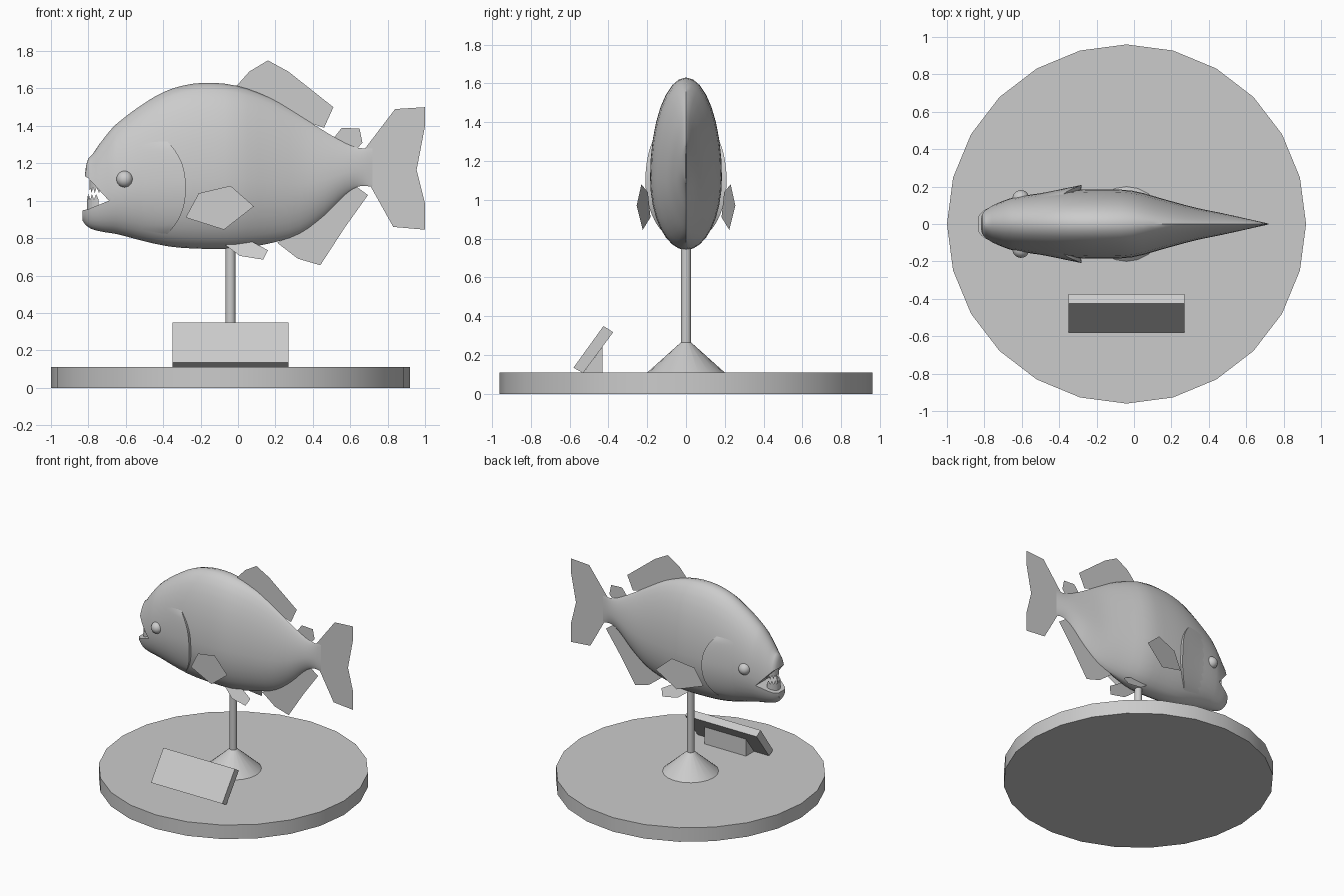
import bpy, bmesh, math
from mathutils import Vector

if "Cube" in bpy.data.objects:
    bpy.data.objects.remove(bpy.data.objects["Cube"])

grey = bpy.data.materials.new("plain_grey")
grey.diffuse_color = (0.6, 0.6, 0.6, 1)
grey.use_nodes = True
grey.node_tree.nodes["Principled BSDF"].inputs["Base Color"].default_value = grey.diffuse_color


def make(name, verts, faces, smooth=None, solid=False):
    me = bpy.data.meshes.new(name)
    me.from_pydata(verts, [], faces)
    if solid:
        bm = bmesh.new()
        bm.from_mesh(me)
        bmesh.ops.recalc_face_normals(bm, faces=bm.faces)
        bm.to_mesh(me)
        bm.free()
    ob = bpy.data.objects.new(name, me)
    bpy.context.collection.objects.link(ob)
    me.materials.append(grey)
    if smooth:
        shade(ob, smooth)
    return ob


def shade(ob, angle):
    bpy.ops.object.select_all(action='DESELECT')
    ob.select_set(True)
    bpy.context.view_layer.objects.active = ob
    bpy.ops.object.shade_smooth_by_angle(angle=math.radians(angle))


def prism(name, pts, x0, x1):
    """Extrude a (y, z) profile along x."""
    n = len(pts)
    v = [(x, y, z) for x in (x0, x1) for y, z in pts]
    f = [tuple(range(n)), tuple(range(n, 2 * n))]
    f += [(i, (i + 1) % n, n + (i + 1) % n, n + i) for i in range(n)]
    return make(name, v, f, solid=True)


def lathe(name, profile, n, cx, smooth):
    """Revolve an (r, z) profile about a vertical axis at x = cx."""
    v = [(cx + r * math.cos(2 * math.pi * i / n), r * math.sin(2 * math.pi * i / n), z)
         for r, z in profile for i in range(n)]
    f = [(k * n + i, k * n + (i + 1) % n, (k + 1) * n + (i + 1) % n, (k + 1) * n + i)
         for k in range(len(profile) - 1) for i in range(n)]
    f += [tuple(range(n)), tuple(range(len(v) - n, len(v)))]
    return make(name, v, f, smooth, True)


# Display stand
CX = -0.04
lathe("base_disc", [(0.96, 0), (0.96, 0.11)], 24, CX, 20)
lathe("stand_foot", [(0.2, 0.11), (0.027, 0.265)], 20, CX, 30)
lathe("stand_rod", [(0.027, 0.2), (0.027, 0.8)], 16, CX, 30)
prism("plaque", [(-0.58, 0.135), (-0.425, 0.35), (-0.375, 0.318), (-0.53, 0.108)], -0.35, 0.27)
prism("plaque_support", [(-0.53, 0.108), (-0.43, 0.108), (-0.43, 0.243)], -0.22, 0.14)

# Body sections: x, belly z, back z, half width
ROWS = [(-0.832, 0.895, 0.99, 0.04), (-0.812, 0.868, 1.19, 0.07), (-0.78, 0.848, 1.245, 0.09),
        (-0.72, 0.833, 1.33, 0.115), (-0.65, 0.822, 1.41, 0.14), (-0.48, 0.778, 1.535, 0.167),
        (-0.35, 0.753, 1.6, 0.18), (-0.19, 0.743, 1.63, 0.185), (-0.01, 0.745, 1.615, 0.178),
        (0.17, 0.772, 1.55, 0.13), (0.33, 0.825, 1.455, 0.087), (0.465, 0.925, 1.37, 0.059),
        (0.57, 1.03, 1.31, 0.036), (0.64, 1.075, 1.283, 0.02), (0.72, 1.08, 1.28, 0.002)]


def section(x):
    """Smoothly interpolated belly, back, widest height, half width and sharpness."""
    k = max(i for i in range(len(ROWS) - 1) if i == 0 or ROWS[i][0] <= x)
    a, b = ROWS[k], ROWS[k + 1]
    p, q = ROWS[max(k - 1, 0)], ROWS[min(k + 2, len(ROWS) - 1)]
    h = b[0] - a[0]
    t = (x - a[0]) / h
    out = []
    for c in (1, 2, 3):
        ma = (b[c] - p[c]) / (b[0] - p[0]) * h
        mb = (q[c] - a[c]) / (q[0] - a[0]) * h
        out.append((2*t**3 - 3*t**2 + 1) * a[c] + (t**3 - 2*t**2 + t) * ma
                   + (3*t**2 - 2*t**3) * b[c] + (t**3 - t**2) * mb)
    lo, hi, w = out
    return lo, hi, lo + 0.42 * (hi - lo), max(w, 0.002), 1 + 0.6 * min(max(x / 0.4, 0), 1)


def half_width(x, z):
    lo, hi, mid, w, p = section(x)
    t = (z - mid) / ((hi - mid) if z > mid else (mid - lo))
    return w * max(1 - t * t, 0) ** (p / 2)


N = 32
xs = [a[0] + (b[0] - a[0]) * s / 3 for a, b in zip(ROWS, ROWS[1:]) for s in range(3)] + [ROWS[-1][0]]
verts = []
for x in xs:
    lo, hi, mid, w, p = section(x)
    for i in range(N):
        c, s = math.cos(2 * math.pi * i / N), math.sin(2 * math.pi * i / N)
        verts.append((x, math.copysign(w * abs(c) ** p, c), mid + s * ((hi - mid) if s > 0 else (mid - lo))))
faces = [(k * N + i, k * N + (i + 1) % N, (k + 1) * N + (i + 1) % N, (k + 1) * N + i)
         for k in range(len(xs) - 1) for i in range(N)]
faces += [tuple(range(N)), tuple(range(len(verts) - N, len(verts)))]
body = make("body", verts, faces, solid=True)

# Open mouth, cut as a wedge
wedge = [(-0.69, 1.0), (-0.80, 1.12), (-0.95, 1.21), (-0.95, 0.925), (-0.80, 0.955)]
cut = make("mouth_cutter", [(x, y, z) for y in (-0.3, 0.3) for x, z in wedge],
           [tuple(range(5)), tuple(range(5, 10))]
           + [(i, (i + 1) % 5, 5 + (i + 1) % 5, 5 + i) for i in range(5)], solid=True)
cut.hide_render = True
cut.hide_set(True)
mod = body.modifiers.new("mouth", 'BOOLEAN')
mod.operation, mod.object, mod.solver = 'DIFFERENCE', cut, 'EXACT'
bpy.context.view_layer.objects.active = body
body.select_set(True)
bpy.ops.object.modifier_apply(modifier="mouth")
shade(body, 40)


def tooth_row(name, z_gum, z_tip, x0, r):
    """Curved strip of pointed teeth following the jaw."""
    n = 16
    v = []
    for i in range(n + 1):
        a = math.radians(-85 + 170 * i / n)
        x, y = x0 - r * 1.1 * math.cos(a), r * math.sin(a)
        v += [(x, y, z_gum), (x, y, z_tip if i % 2 else z_tip + (z_gum - z_tip) * 0.3)]
    make(name, v, [(2*i, 2*i + 2, 2*i + 3, 2*i + 1) for i in range(n)])


tooth_row("upper_teeth", 1.15, 1.04, -0.725, 0.062)
tooth_row("lower_teeth", 0.94, 1.035, -0.74, 0.062)


def fin(name, pts):
    make(name, [tuple(p) for p in pts], [tuple(range(len(pts)))])


def flat_fin(name, pts):
    fin(name, [(x, 0, z) for x, z in pts])


# Fins on the centre plane
flat_fin("dorsal_fin", [(-0.02, 1.6), (0.06, 1.69), (0.16, 1.75), (0.27, 1.69), (0.51, 1.5),
                        (0.46, 1.39), (0.34, 1.43), (0.15, 1.53)])
flat_fin("rear_dorsal_fin", [(0.5, 1.32), (0.555, 1.39), (0.65, 1.385), (0.665, 1.31), (0.63, 1.27)])
flat_fin("tail_fin", [(0.62, 1.27), (0.68, 1.28), (0.84, 1.49), (1, 1.5), (1, 1.4), (0.955, 1.165),
                      (1, 0.985), (1, 0.845), (0.83, 0.86), (0.71, 1.075), (0.62, 1.09)])
flat_fin("anal_fin", [(0.695, 1.03), (0.57, 0.855), (0.44, 0.655), (0.32, 0.69), (0.21, 0.775),
                      (0.3, 0.83), (0.46, 0.95), (0.62, 1.085)])

# Paired parts on both sides
for side, s in (("left", -1), ("right", 1)):
    fin("pectoral_fin_" + side, [(x, s * (0.185 + 0.195 * (x + 0.27)), z) for x, z in
        [(-0.28, 0.91), (-0.21, 1.04), (-0.04, 1.08), (0.085, 0.97), (-0.075, 0.845)]])
    fin("pelvic_fin_" + side, [(x, s * (0.1 - 0.5 * (z - 0.685)), z) for x, z in
        [(-0.07, 0.765), (0.01, 0.705), (0.135, 0.685), (0.16, 0.735), (0.04, 0.8)]])

    # Gill cover: raised skin ending in a curved step
    R, C = 20, 12
    v = []
    for r in range(R + 1):
        t = r / R
        z = 0.82 + 0.5 * t
        edge = -0.28 - 0.1 * abs(2 * t - 1) ** 2.5
        for c in range(C + 1):
            u = c / C
            x = -0.58 + (edge + 0.58) * u
            v.append((x, s * (half_width(x, z) + 0.028 * u * u * math.sin(math.pi * t) ** 0.5 - 0.002), z))
        v.append((edge - 0.005, s * (half_width(edge, z) - 0.02), z))
    W = C + 2
    make("gill_cover_" + side, v, [((r * W + c), (r * W + c + 1), (r + 1) * W + c + 1, (r + 1) * W + c)[::-s]
                                   for r in range(R) for c in range(W - 1)], 40)

    # Eye
    bpy.ops.mesh.primitive_uv_sphere_add(segments=20, ring_count=12, radius=0.045,
                                         location=(-0.605, s * 0.136, 1.115))
    eye = bpy.context.object
    eye.name = "eye_" + side
    eye.data.materials.append(grey)
    shade(eye, 60)
